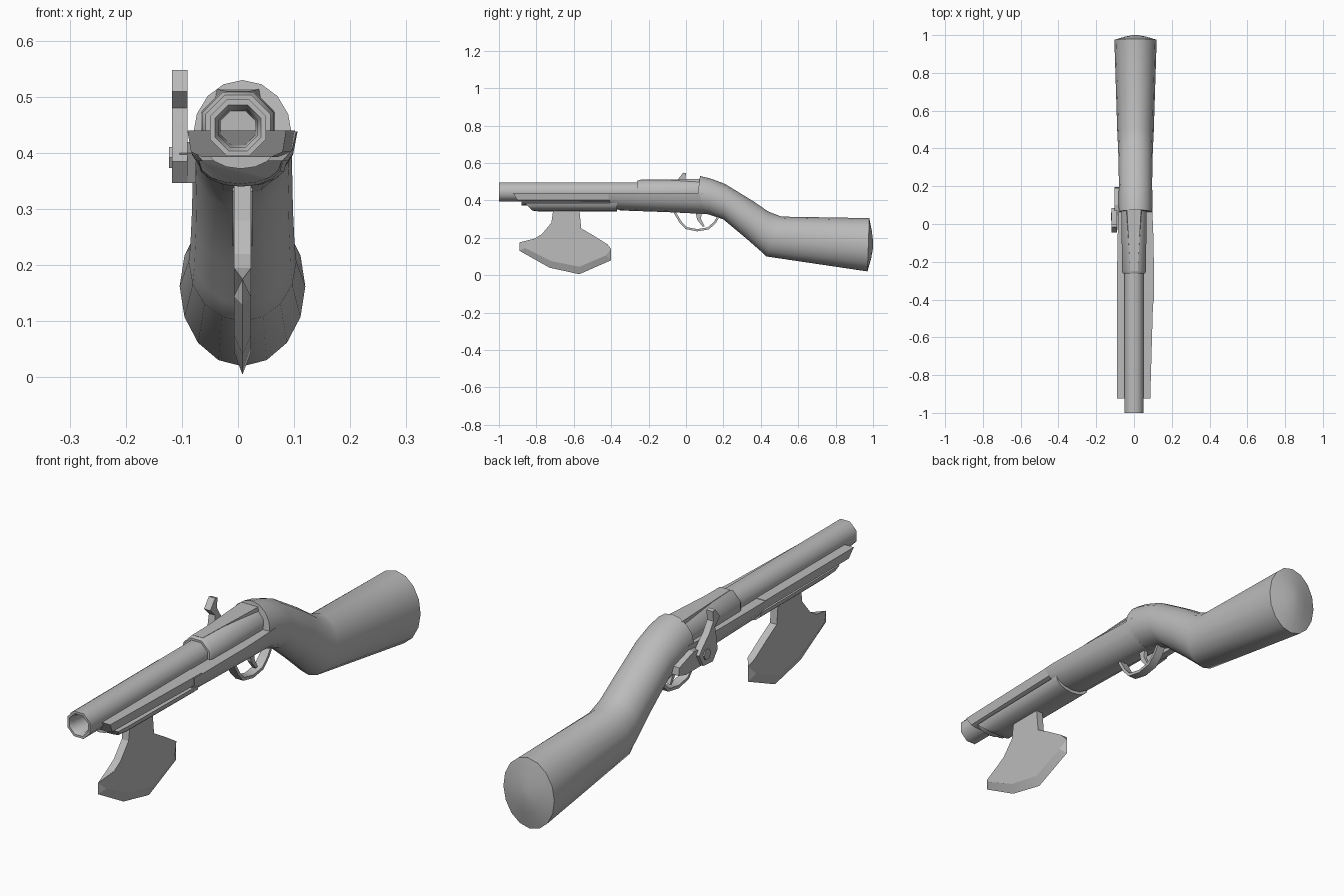
import bpy, bmesh, math

if "Cube" in bpy.data.objects:
    bpy.data.objects.remove(bpy.data.objects["Cube"])

CX = 0.008  # centre line of the stock and blade
metal = bpy.data.materials.new("plain grey")
metal.diffuse_color = (0.5, 0.5, 0.5, 1)
metal.use_nodes = True
metal.node_tree.nodes["Principled BSDF"].inputs["Base Color"].default_value = metal.diffuse_color


def finish(name, bm, angle=30):
    bmesh.ops.recalc_face_normals(bm, faces=bm.faces)
    me = bpy.data.meshes.new(name)
    bm.to_mesh(me)
    bm.free()
    ob = bpy.data.objects.new(name, me)
    bpy.context.collection.objects.link(ob)
    me.materials.append(metal)
    bpy.ops.object.select_all(action='DESELECT')
    ob.select_set(True)
    bpy.context.view_layer.objects.active = ob
    bpy.ops.object.shade_smooth_by_angle(angle=math.radians(angle))
    return ob


def loft(name, rings, angle=30, closed=False):
    """Skin rings of points; cap the ends unless the rings form a loop."""
    bm = bmesh.new()
    vs = [[bm.verts.new(p) for p in r] for r in rings]
    n = len(vs[0])
    pairs = list(zip(vs, vs[1:])) + ([(vs[-1], vs[0])] if closed else [])
    for a, b in pairs:
        for i in range(n):
            j = (i + 1) % n
            bm.faces.new((a[i], a[j], b[j], b[i]))
    if not closed:
        bm.faces.new(vs[0])
        bm.faces.new(vs[-1])
    return finish(name, bm, angle)


def oct_ring(y, r, zc=0.445, n=8, cx=0.0):
    r /= math.cos(math.pi / n)
    return [(cx + r * math.cos((i + .5) * math.tau / n), y,
             zc + r * math.sin((i + .5) * math.tau / n)) for i in range(n)]


def oval(yt, zt, yb, zb, hw, n=16):
    """Oval section slanted between a top and a bottom point."""
    out = []
    for i in range(n):
        a = i * math.tau / n
        k = (1 + math.cos(a)) / 2
        out.append((CX + hw * math.sin(a), yb + (yt - yb) * k, zb + (zt - zb) * k))
    return out


def half_oval(yt, yb, zt, zb, hw, cx=CX, n=8):
    """Flat-topped lower half section."""
    out = []
    for i in range(n + 1):
        a = i * math.pi / n
        k = math.sin(a) ** 0.9
        out.append((cx + hw * math.cos(a), yt + (yb - yt) * k, zt + (zb - zt) * k))
    return out


def plate(name, outline, x0, x1):
    return loft(name, [[(x, y, z) for y, z in outline] for x in (x0, x1)], 25)


# barrel with an open bore
loft("barrel", [oct_ring(-1, .050), oct_ring(0.05, .050), oct_ring(0.05, .03),
                oct_ring(-0.9, .03), oct_ring(-0.985, .034), oct_ring(-1, .041)],
     50, closed=True)
loft("bore_plug", [oct_ring(-0.9, .031), oct_ring(-0.89, .031)])

# breech around the rear of the barrel, with a tapered top strap
loft("breech", [oct_ring(-0.262, .058), oct_ring(-0.25, .064), oct_ring(0.09, .066)], 50)
loft("breech_strap", [[(-w, y, .49), (w, y, .49), (w * .9, y, z), (-w * .9, y, z)]
                      for y, w, z in ((-0.25, .022, .510), (0.08, .042, .514))])

# shoulder stock
loft("stock", [oval(.075, .53, .05, .335, .088), oval(.13, .517, .12, .325, .09),
               oval(.21, .487, .20, .298, .088), oval(.36, .395, .32, .198, .09),
               oval(.44, .34, .40, .128, .093), oval(.51, .313, .43, .10, .096),
               oval(.98, .305, .97, .02, .112), oval(.993, .24, .99, .09, .058),
               oval(1.0, .185, 1.0, .145, .015)], 40)

# lower body joining the stock to the fore-end
loft("lower_body", [half_oval(-.42, -.40, .438, .362, .096),
                    half_oval(-.38, -.35, .438, .346, .098),
                    half_oval(-.10, -.10, .436, .337, .096),
                    half_oval(.10, .10, .436, .327, .088)], 40)

# fore-end: side rails, narrow core, lower grip
rail = [(-1, .44), (1, .44), (.93, .402), (.7, .393), (-.7, .393), (-.93, .402)]
loft("fore_end_rails", [[(cx + hw * k, y + (.44 - z) * rake, z) for k, z in rail]
                        for y, cx, hw, rake in ((-.925, -.002, .088, .6),
                                                (-.37, .006, .096, 0))])
loft("fore_end_core", [half_oval(y, y, .42, .372, .066, .005) for y in (-.88, -.37)], 40)
loft("lower_grip", [half_oval(-.865, -.82, .387, .345, .074, .004),
                    half_oval(-.80, -.78, .387, .340, .076, .005),
                    half_oval(-.37, -.37, .387, .340, .080)], 40)

# axe blade: thick cheeks with a bevel down to the cutting edge
back = [(-.40, .14), (-.42, .165), (-.50, .215), (-.56, .25), (-.57, .35),
        (-.71, .35), (-.72, .28), (-.77, .22), (-.81, .195), (-.89, .175)]
edge = [(-.89, .13), (-.73, .04), (-.57, .005), (-.40, .08)]
inner = [(-.86, .145), (-.72, .075), (-.57, .045), (-.43, .105)]
bm = bmesh.new()
sides = []
edge_v = [bm.verts.new((CX, y, z)) for y, z in edge]
tips = {p: bm.verts.new((CX, *p)) for p in (back[0], back[-1])}
for s in (-.015, .015):
    top = [tips.get(p) or bm.verts.new((CX + s, *p)) for p in back]
    low = [bm.verts.new((CX + s, y, z)) for y, z in inner]
    bm.faces.new(top + low)
    outer = [top[-1]] + edge_v + [top[0]]
    bm.faces.new((outer[0], outer[1], low[0]))
    for i in range(3):
        bm.faces.new((low[i], edge_v[i], edge_v[i + 1], low[i + 1]))
    bm.faces.new((low[3], edge_v[3], outer[-1]))
    sides.append(top)
a, b = sides
for i in range(len(back) - 1):
    face = list(dict.fromkeys((a[i], a[i + 1], b[i + 1], b[i])))
    bm.faces.new(face)
finish("axe_blade", bm, 15)

# trigger guard bow and trigger
bow = [(-.06, .335), (-.03, .285), (.0, .252), (.06, .240), (.12, .250), (.155, .283), (.18, .325)]
rings = []
for i, (y, z) in enumerate(bow):
    p, q = bow[max(i - 1, 0)], bow[min(i + 1, len(bow) - 1)]
    d = math.hypot(q[0] - p[0], q[1] - p[1])
    ny, nz = -(q[1] - p[1]) / d * .006, (q[0] - p[0]) / d * .006
    rings.append([(CX + sx * .018, y + s * ny, z + s * nz)
                  for sx, s in ((-1, -1), (1, -1), (1, 1), (-1, 1))])
loft("trigger_guard", rings, 40)
plate("trigger", [(.05, .34), (.085, .34), (.08, .30), (.10, .262), (.09, .258), (.06, .295)],
      CX - .008, CX + .008)

# side hammer on the left, with its lock plate and pivot screw
plate("hammer", [(-.045, .51), (-.015, .548), (.0, .545), (-.004, .505), (.022, .465),
                 (.06, .43), (.085, .40), (.06, .352), (.0, .347), (-.03, .385),
                 (-.022, .44), (-.014, .48)], -.118, -.090)
plate("lock_plate", [(-.03, .40), (.10, .42), (.19, .39), (.195, .36), (.15, .347), (.0, .347)],
      -.104, -.075)
plate("pivot_screw", [(.04 + .022 * math.cos(i * math.pi / 3), .392 + .022 * math.sin(i * math.pi / 3))
                      for i in range(6)], -.123, -.11)
